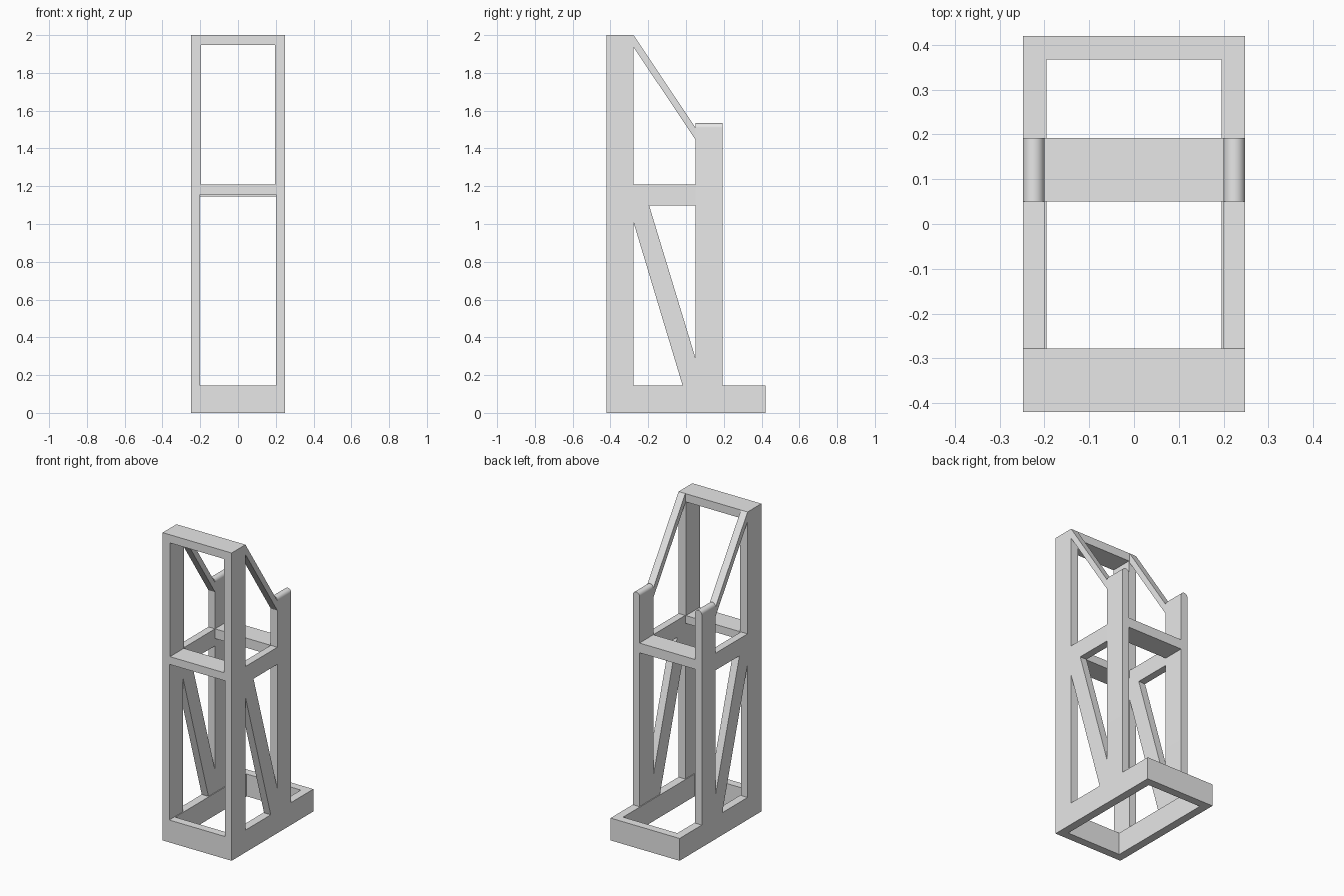
import bpy
import bmesh
import math

cube = bpy.data.objects.get("Cube")
if cube:
    bpy.data.objects.remove(cube, do_unlink=True)

grey = bpy.data.materials.new("light_grey")
grey.use_nodes = True
grey.diffuse_color = (0.8, 0.8, 0.8, 1)
grey.node_tree.nodes["Principled BSDF"].inputs["Base Color"].default_value = (0.8, 0.8, 0.8, 1)


def prism(name, points, offset):
    """Extrude a closed polygon of 3D points along offset."""
    bm = bmesh.new()
    face = bm.faces.new([bm.verts.new(p) for p in points])
    ext = bmesh.ops.extrude_face_region(bm, geom=[face])
    moved = [g for g in ext["geom"] if isinstance(g, bmesh.types.BMVert)]
    bmesh.ops.translate(bm, vec=offset, verts=moved)
    bmesh.ops.recalc_face_normals(bm, faces=bm.faces)
    mesh = bpy.data.meshes.new(name)
    bm.to_mesh(mesh)
    bm.free()
    mesh.materials.append(grey)
    obj = bpy.data.objects.new(name, mesh)
    bpy.context.collection.objects.link(obj)
    return obj


def side_panel(name, profile, thick):
    """Make a mirrored pair of side pieces from a (y, z) profile."""
    for side, s in (("left", 1), ("right", -1)):
        prism(f"{side}_{name}", [(s * HALF, y, z) for y, z in profile], (-s * thick, 0, 0))


def rect(y0, y1, z0, z1):
    return [(y0, z0), (y1, z0), (y1, z1), (y0, z1)]


def crossbar(name, y0, y1, z0, z1, half):
    prism(name, [(-half, y, z) for y, z in rect(y0, y1, z0, z1)], (2 * half, 0, 0))


HALF, WALL, THIN = 0.248, 0.053, 0.048
FRONT, FRONT_IN = -0.42, -0.278
POST_IN, POST_OUT, BACK = 0.05, 0.192, 0.42
BASE, MID_LOW, MID, TOP = 0.145, 1.097, 1.208, 2.0
INNER = HALF - WALL

# Open base frame
side_panel("base_rail", rect(FRONT, BACK, 0, BASE), WALL)
crossbar("front_base_rail", FRONT, FRONT + WALL, 0, BASE, INNER)
crossbar("back_base_rail", BACK - WALL, BACK, 0, BASE, INNER)

# Tall front frame
side_panel("front_lower_post", rect(FRONT, FRONT_IN, BASE, MID), THIN)
side_panel("front_upper_post", rect(FRONT, FRONT_IN, MID, TOP), WALL)
crossbar("top_rail", FRONT, FRONT_IN, TOP - WALL, TOP, INNER)
crossbar("front_middle_rail", FRONT, FRONT_IN, 1.157, MID, HALF - THIN)

# Middle side beams and back crossbar
side_panel("middle_beam", rect(FRONT_IN, POST_IN, MID_LOW, MID), THIN)
crossbar("back_middle_rail", POST_IN, POST_OUT, 1.145, MID, HALF - THIN)

# Diagonal braces
side_panel("lower_brace", [(FRONT_IN, MID_LOW), (-0.195, MID_LOW), (POST_IN, 0.29),
                           (POST_IN, BASE), (-0.018, BASE), (FRONT_IN, 1.01)], THIN)
side_panel("upper_brace", [(FRONT_IN, TOP), (POST_IN, 1.51),
                           (POST_IN, 1.447), (FRONT_IN, 1.937)], THIN)

# Back posts with half-round tops
radius = THIN / 2
for side, s in (("left", 1), ("right", -1)):
    centre = s * (HALF - radius)
    arc = [(centre + radius * math.cos(math.pi * i / 16), POST_IN,
            1.51 + radius * math.sin(math.pi * i / 16)) for i in range(17)]
    outline = [(centre - radius, POST_IN, BASE), (centre + radius, POST_IN, BASE)] + arc
    post = prism(f"{side}_back_post", outline, (0, POST_OUT - POST_IN, 0))
    bpy.ops.object.select_all(action="DESELECT")
    post.select_set(True)
    bpy.context.view_layer.objects.active = post
    bpy.ops.object.shade_smooth_by_angle(angle=math.radians(30))
